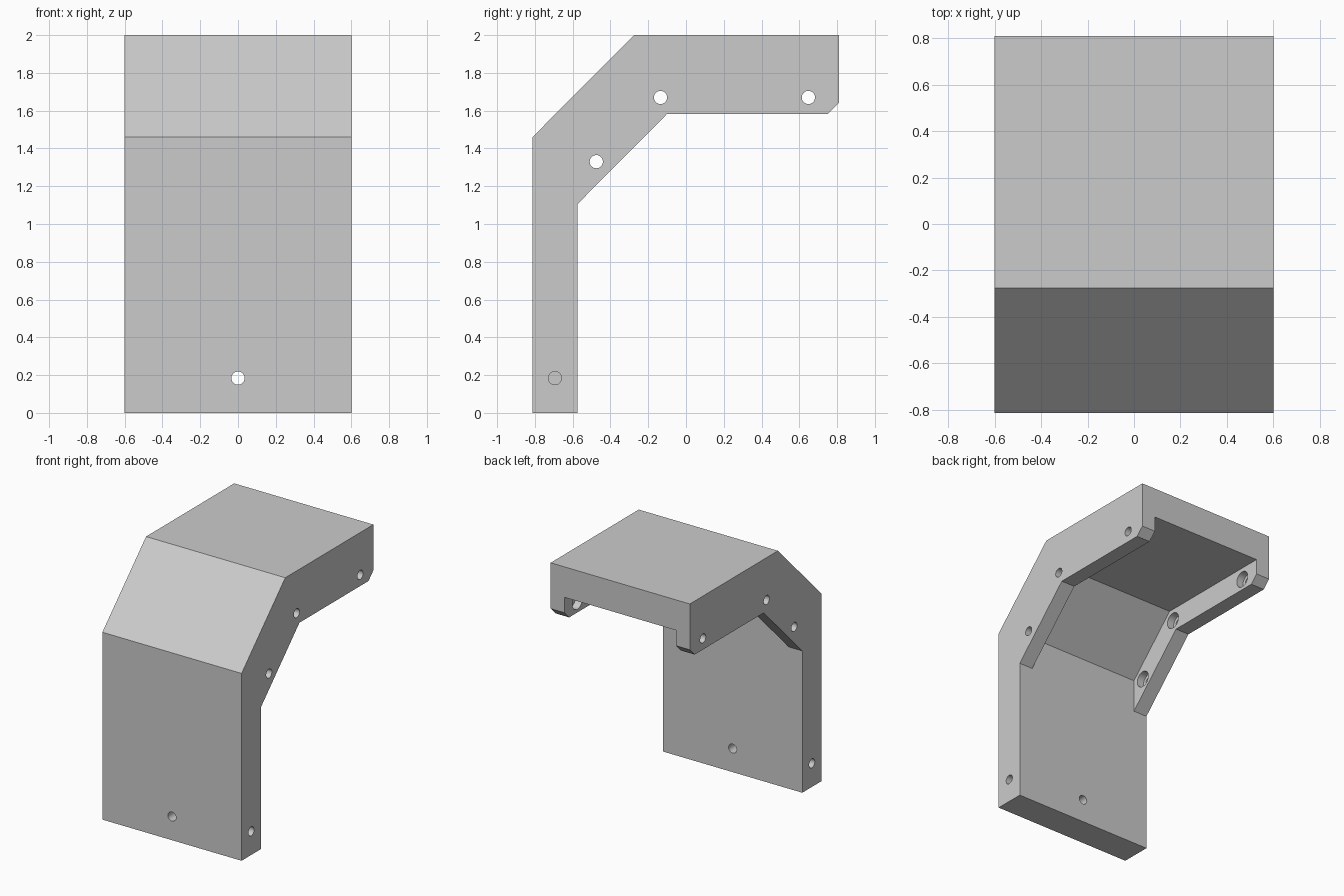
import bpy, bmesh
from math import pi

if "Cube" in bpy.data.objects:
    bpy.data.objects.remove(bpy.data.objects["Cube"])


def prism(name, pts, half):
    """Extrude a (y, z) profile along x from -half to +half."""
    bm = bmesh.new()
    face = bm.faces.new([bm.verts.new((-half, y, z)) for y, z in pts])
    new = bmesh.ops.extrude_face_region(bm, geom=[face])["geom"]
    verts = [v for v in new if isinstance(v, bmesh.types.BMVert)]
    bmesh.ops.translate(bm, vec=(2 * half, 0, 0), verts=verts)
    bmesh.ops.recalc_face_normals(bm, faces=bm.faces)
    mesh = bpy.data.meshes.new(name)
    bm.to_mesh(mesh)
    bm.free()
    obj = bpy.data.objects.new(name, mesh)
    bpy.context.collection.objects.link(obj)
    return obj


def cut(target, cutter):
    """Subtract the cutter from the target and remove it."""
    mod = target.modifiers.new("cut", "BOOLEAN")
    mod.operation = "DIFFERENCE"
    mod.solver = "EXACT"
    mod.object = cutter
    bpy.context.view_layer.objects.active = target
    bpy.ops.object.modifier_apply(modifier=mod.name)
    bpy.data.objects.remove(cutter)


def drill(target, loc, radius, length, axis="x"):
    rot = (0, pi / 2, 0) if axis == "x" else (pi / 2, 0, 0)
    bpy.ops.mesh.primitive_cylinder_add(vertices=32, radius=radius, depth=length,
                                        location=loc, rotation=rot)
    cut(target, bpy.context.object)


# Bent bracket body
bracket = prism("corner_bracket", [
    (-0.813, 0), (-0.575, 0), (-0.575, 1.105), (-0.10, 1.583), (0.75, 1.583),
    (0.81, 1.643), (0.81, 2), (-0.275, 2), (-0.813, 1.46)], 0.6)

# Recess between the two side flanges, open at the rear
cut(bracket, prism("recess_cutter", [
    (-0.575, 1.105), (-0.575, 1.36), (-0.172, 1.763), (1.0, 1.763),
    (1.0, 1.3), (-0.1, 1.3)], 0.482))

# Flange holes with inner counterbores, and blind holes in the plate edges
for side in (-1, 1):
    for y, z in ((-0.475, 1.33), (-0.135, 1.67), (0.648, 1.67)):
        drill(bracket, (side * 0.55, y, z), 0.035, 0.3)
        drill(bracket, (side * 0.48, y, z), 0.062, 0.12)
    drill(bracket, (side * 0.6, -0.694, 0.184), 0.035, 0.6)

# Through hole in the front plate
drill(bracket, (0, -0.694, 0.184), 0.035, 0.5, "y")

bpy.ops.object.select_all(action="DESELECT")
bracket.select_set(True)
bpy.context.view_layer.objects.active = bracket
bpy.ops.object.shade_smooth_by_angle(angle=pi / 6)
